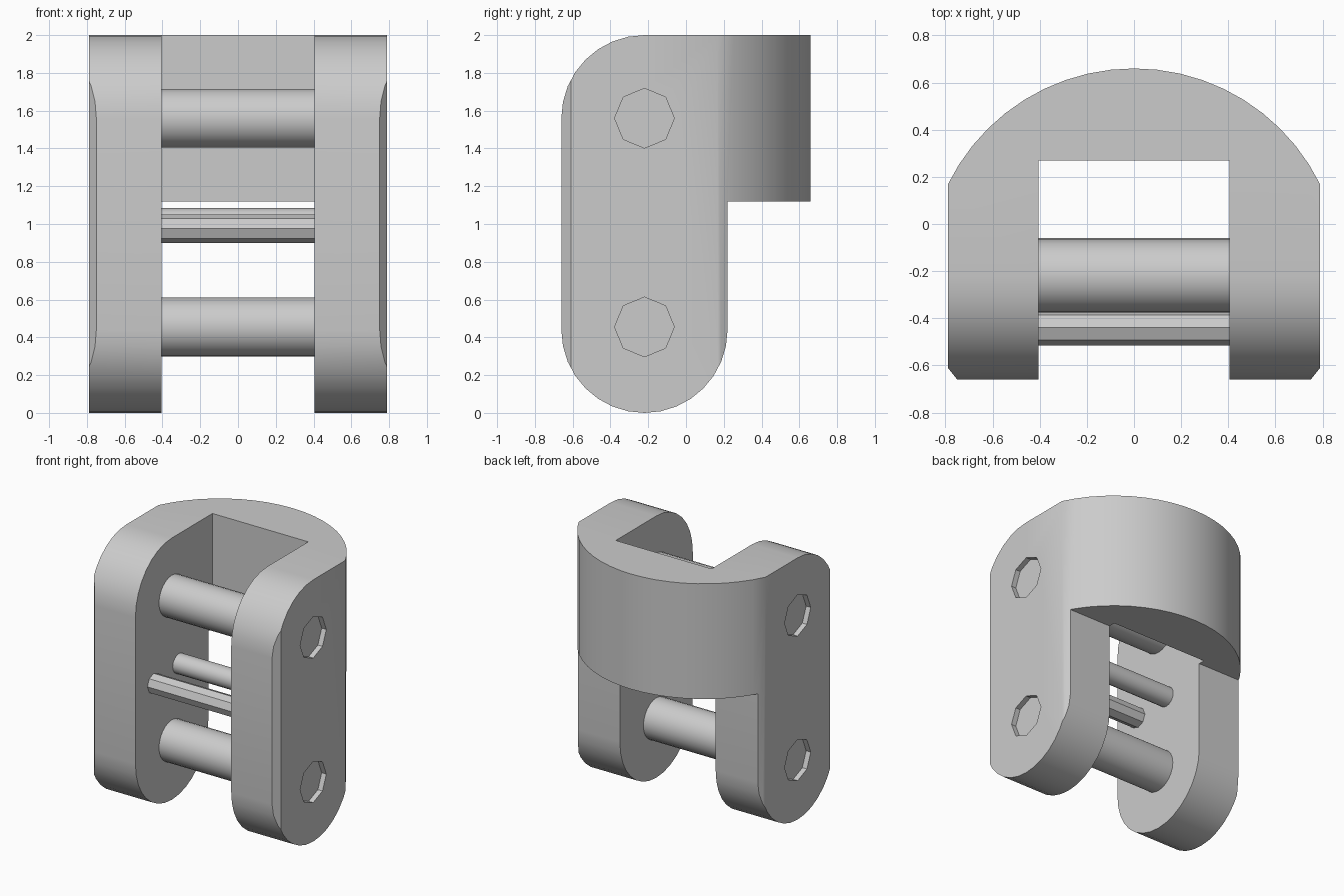
import bpy
import bmesh
from math import cos, sin, pi, asin
from mathutils import Matrix

if "Cube" in bpy.data.objects:
    bpy.data.objects.remove(bpy.data.objects["Cube"])

grey = bpy.data.materials.new("light grey")
COLOUR = (0.6, 0.6, 0.6, 1)
grey.use_nodes = True
grey.diffuse_color = COLOUR
grey.node_tree.nodes["Principled BSDF"].inputs["Base Color"].default_value = COLOUR


def finish(name, bm):
    bmesh.ops.recalc_face_normals(bm, faces=bm.faces)
    mesh = bpy.data.meshes.new(name)
    bm.to_mesh(mesh)
    bm.free()
    mesh.materials.append(grey)
    ob = bpy.data.objects.new(name, mesh)
    bpy.context.collection.objects.link(ob)
    return ob


def prism(name, points, axis, low, high):
    """Extrude a flat outline along x (points are y, z) or z (points are x, y)."""
    bm = bmesh.new()
    place = (lambda a, b: (low, a, b)) if axis == 0 else (lambda a, b: (a, b, low))
    face = bm.faces.new([bm.verts.new(place(a, b)) for a, b in points])
    extruded = bmesh.ops.extrude_face_region(bm, geom=[face])["geom"]
    offset = [0, 0, 0]
    offset[axis] = high - low
    verts = [v for v in extruded if isinstance(v, bmesh.types.BMVert)]
    bmesh.ops.translate(bm, verts=verts, vec=offset)
    return finish(name, bm)


def arc(cx, cy, r, start, end, steps):
    angles = [start + (end - start) * i / steps for i in range(steps + 1)]
    return [(cx + r * cos(a), cy + r * sin(a)) for a in angles]


def rod(name, y, z, r, sides, low, high):
    bm = bmesh.new()
    turn = Matrix.Translation(((low + high) / 2, y, z)) @ Matrix.Rotation(pi / 2, 4, "Y")
    bmesh.ops.create_cone(bm, cap_ends=True, segments=sides, radius1=r, radius2=r,
                          depth=high - low, matrix=turn)
    return finish(name, bm)


def smooth(ob):
    bpy.ops.object.select_all(action="DESELECT")
    ob.select_set(True)
    bpy.context.view_layer.objects.active = ob
    bpy.ops.object.shade_smooth_by_angle(angle=pi / 6)


def boolean(ob, cutter, operation):
    mod = ob.modifiers.new("cut", "BOOLEAN")
    mod.object, mod.operation, mod.solver = cutter, operation, "EXACT"
    bpy.context.view_layer.objects.active = ob
    bpy.ops.object.modifier_apply(modifier=mod.name)
    bpy.data.objects.remove(cutter)


# Body: side outline with rounded ends and the raised back bridge
MID, R, W = -0.22, 0.44, 0.79
side = arc(MID, R, R, 0, -pi, 16) + arc(MID, 2 - R, R, pi, pi / 2, 8)
side += [(0.9, 2), (0.9, 1.12), (0.22, 1.12)]
body = prism("body", side, 0, -1, 1)

# Plan outline: curved back, straight sides, chamfered front corners
end = asin(W / 0.88)
plan = arc(0, MID, 0.88, pi / 2 - end, pi / 2 + end, 20)
plan += [(-W, -0.61), (-W + 0.04, -0.66), (W - 0.04, -0.66), (W, -0.61)]
boolean(body, prism("plan_cutter", plan, 2, -1, 3), "INTERSECT")

# Slot between the two side plates
slot = [(-0.405, -1), (0.405, -1), (0.405, 0.27), (-0.405, 0.27)]
boolean(body, prism("slot_cutter", slot, 2, -1, 3), "DIFFERENCE")

# Large pins set in shallow recesses
for name, z in (("upper_pin", 1.56), ("lower_pin", 0.455)):
    for s in (-1, 1):
        low, high = sorted((s * 0.75, s))
        boolean(body, rod("recess_cutter", MID, z, 0.158, 8, low, high), "DIFFERENCE")
    smooth(rod(name, MID, z, 0.156, 24, -0.751, 0.751))
smooth(body)

# Thin rods between the plates
smooth(rod("back_rod", -0.135, 1.01, 0.075, 16, -0.6, 0.6))
smooth(rod("front_rod", -0.44, 0.975, 0.075, 8, -0.6, 0.6))
